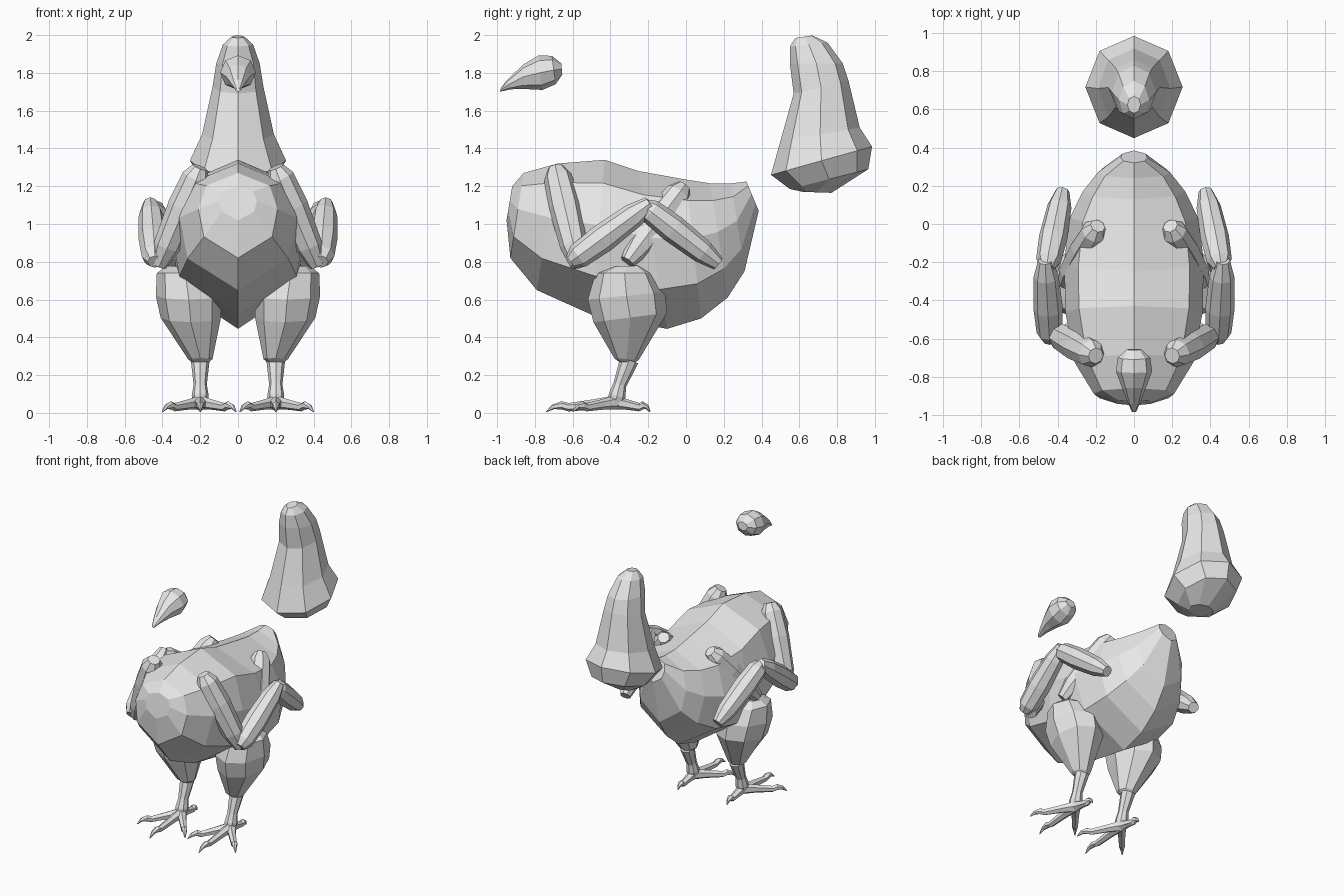
import bpy, bmesh, math
from mathutils import Vector

cube = bpy.data.objects.get("Cube")
if cube:
    bpy.data.objects.remove(cube, do_unlink=True)

grey = bpy.data.materials.new("light_grey")
grey.use_nodes = True
COLOUR = (0.8, 0.8, 0.8, 1)
grey.diffuse_color = COLOUR
grey.node_tree.nodes["Principled BSDF"].inputs["Base Color"].default_value = COLOUR

# Cross-sections: (sideways, along) pairs in the range -1 to 1
OCTAGON = [(math.sin(k * math.pi / 4), -math.cos(k * math.pi / 4)) for k in range(8)]
half = [(0.86, -0.5), (1, 0.15), (0.8, 0.7)]
BARREL = [(0, -1)] + half + [(0, 1)] + [(-x, v) for x, v in reversed(half)]


def loft(name, rings):
    """Skin a list of point rings and cap both ends."""
    bm = bmesh.new()
    loops = [[bm.verts.new(p) for p in ring] for ring in rings]
    n = len(loops[0])
    for a, b in zip(loops, loops[1:]):
        for k in range(n):
            j = (k + 1) % n
            bm.faces.new((a[k], a[j], b[j], b[k]))
    bm.faces.new(loops[0])
    bm.faces.new(loops[-1])
    bmesh.ops.recalc_face_normals(bm, faces=bm.faces)
    mesh = bpy.data.meshes.new(name)
    bm.to_mesh(mesh)
    bm.free()
    mesh.materials.append(grey)
    obj = bpy.data.objects.new(name, mesh)
    bpy.context.collection.objects.link(obj)
    return obj


def profile_loft(name, spans, section=OCTAGON, x=0):
    """Each span is a (y, z) pair of opposite outline points and a half width."""
    rings = []
    for a, b, width, *shift in spans:
        a, b = Vector((0, *a)), Vector((0, *b))
        dx = x + (shift[0] if shift else 0)
        rings.append([(a + b) / 2 + (b - a) / 2 * v + Vector((dx + width * u, 0, 0))
                      for u, v in section])
    return loft(name, rings)


def tube(name, path, radii, sides=8):
    """Tapered tube along a path of points."""
    path = [Vector(p) for p in path]
    rings = []
    for i, p in enumerate(path):
        t = (path[min(i + 1, len(path) - 1)] - path[max(i - 1, 0)]).normalized()
        s = t.cross(Vector((1, 0, 0))).normalized()
        w = t.cross(s)
        rings.append([p + radii[i] * (s * math.cos(k * math.tau / sides) +
                                      w * math.sin(k * math.tau / sides))
                      for k in range(sides)])
    return loft(name, rings)


def limb(name, a, b, r):
    """Straight limb segment with rounded ends."""
    a, b = Vector(a), Vector(b)
    return tube(name, [a.lerp(b, t) for t in (0, 0.1, 0.4, 0.8, 1)],
                [r * k for k in (0.5, 0.88, 1, 0.85, 0.5)])


# Torso, from breast to rump
profile_loft("torso", [
    ((-0.95, 1.02), (-0.92, 1.2), 0.1),
    ((-0.93, 0.82), (-0.86, 1.27), 0.21),
    ((-0.79, 0.65), (-0.68, 1.32), 0.31),
    ((-0.5, 0.52), (-0.43, 1.34), 0.36),
    ((-0.1, 0.445), (-0.25, 1.28), 0.365),
    ((0.08, 0.5), (0, 1.235), 0.335),
    ((0.22, 0.61), (0.13, 1.215), 0.27),
    ((0.31, 0.75), (0.24, 1.215), 0.19),
    ((0.385, 1.07), (0.32, 1.225), 0.07)], BARREL)

# Separate rear piece, from its base to its rounded tip
profile_loft("tail", [
    ((0.62, 1.17), (0.77, 1.165), 0.09),
    ((0.55, 1.185), (0.965, 1.29), 0.19),
    ((0.45, 1.26), (0.985, 1.41), 0.255),
    ((0.5, 1.44), (0.92, 1.51), 0.19),
    ((0.57, 1.69), (0.86, 1.76), 0.135),
    ((0.55, 1.85), (0.83, 1.85), 0.115),
    ((0.55, 1.94), (0.75, 1.96), 0.08),
    ((0.58, 1.985), (0.67, 1.998), 0.035)])

# Floating head, from the beak tip backwards
profile_loft("head", [
    ((-0.985, 1.7), (-0.98, 1.72), 0.012),
    ((-0.93, 1.713), (-0.945, 1.765), 0.032),
    ((-0.86, 1.715), (-0.86, 1.845), 0.062),
    ((-0.76, 1.71), (-0.78, 1.893), 0.095),
    ((-0.69, 1.74), (-0.71, 1.89), 0.085),
    ((-0.655, 1.79), (-0.66, 1.85), 0.04)])

for side, s in (("left", 1), ("right", -1)):
    # Wing of three segments and the hip bone
    limb(side + "_upper_wing", (s * 0.2, -0.69, 1.3), (s * 0.42, -0.57, 0.78), 0.085)
    limb(side + "_middle_wing", (s * 0.44, -0.61, 0.8), (s * 0.465, -0.19, 1.11), 0.077)
    limb(side + "_wing_tip", (s * 0.455, -0.23, 1.1), (s * 0.375, 0.17, 0.79), 0.075)
    limb(side + "_hip", (s * 0.19, -0.01, 1.2), (s * 0.36, -0.31, 0.8), 0.08)

    # Thigh, leaning outwards at the top
    profile_loft(side + "_thigh", [
        ((-0.39, 0.775), (-0.24, 0.78), 0.09, s * 0.09),
        ((-0.48, 0.74), (-0.17, 0.74), 0.15, s * 0.08),
        ((-0.52, 0.6), (-0.11, 0.64), 0.175, s * 0.06),
        ((-0.49, 0.48), (-0.1, 0.53), 0.16, s * 0.05),
        ((-0.38, 0.29), (-0.25, 0.28), 0.065),
        ((-0.34, 0.26), (-0.28, 0.26), 0.035)], x=s * 0.2)

    # Shank and ankle
    tube(side + "_shank", [(s * 0.2, -0.3, 0.28), (s * 0.2, -0.35, 0.15),
                           (s * 0.2, -0.365, 0.09), (s * 0.2, -0.38, 0.04)],
         [0.05, 0.035, 0.045, 0.035])

    # Toes with hooked claws: sideways reach, end y
    for toe, reach, end in (("middle_toe", 0, -0.74), ("inner_toe", -0.19, -0.6),
                            ("outer_toe", 0.2, -0.6), ("back_toe", 0, -0.19)):
        path = [(s * (0.2 + reach * t), -0.37 + (end + 0.37) * t, z) for t, z in
                ((0, 0.055), (0.3, 0.045), (0.68, 0.03), (0.78, 0.04), (0.9, 0.032), (1, 0.006))]
        tube(side + "_" + toe, path, [0.038, 0.028, 0.022, 0.022, 0.013, 0.003], 6)
